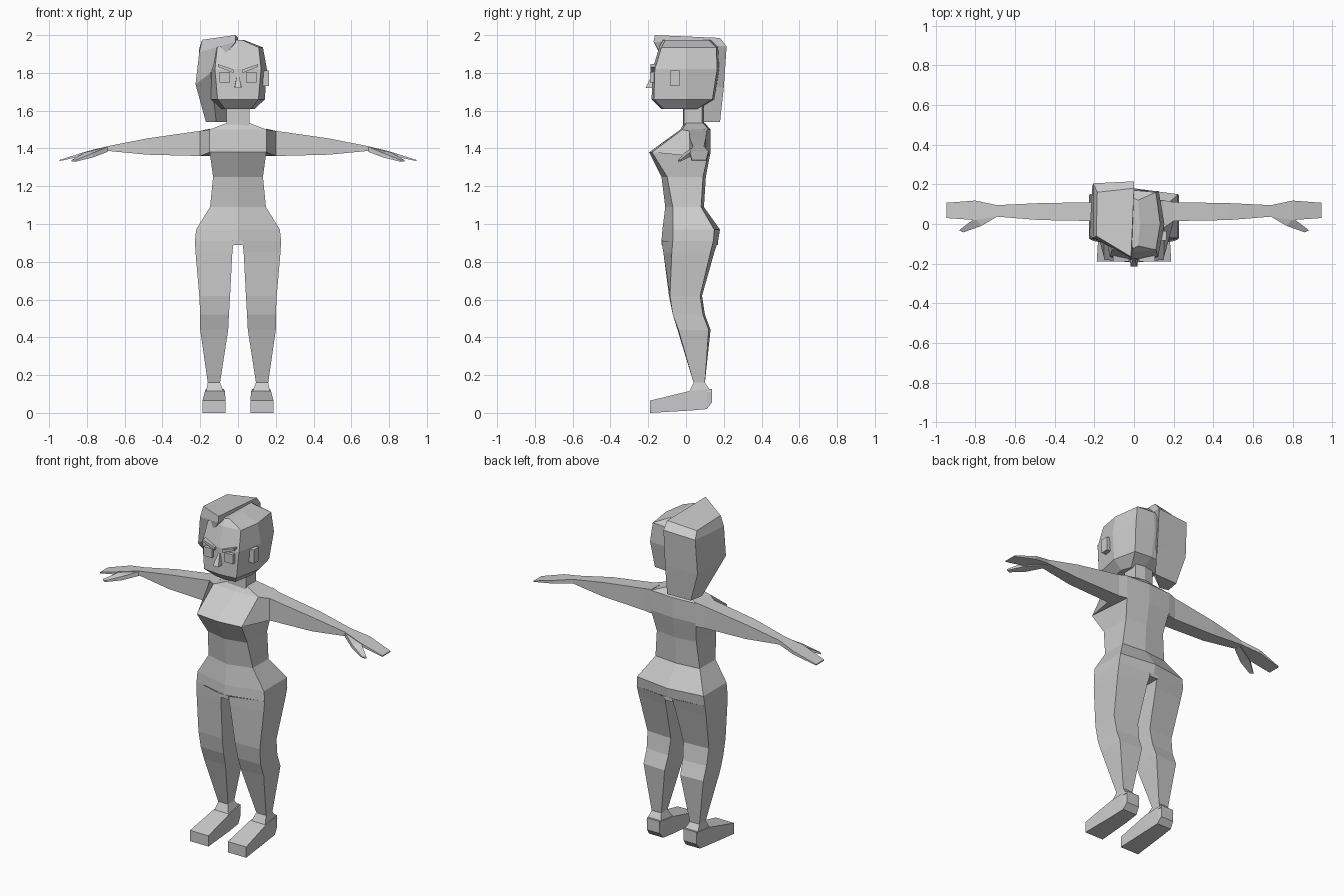
import bpy, bmesh
from mathutils import Vector

grey = bpy.data.materials.new("plain grey")
grey.diffuse_color = (0.6, 0.6, 0.6, 1)


def loft(name, rings, cap_start=True, cap_end=True, mirror=False):
    """Skin a list of equal-length closed rings of 3D points."""
    bm = bmesh.new()
    sides = (1, -1) if mirror else (1,)
    for s in sides:
        vs = [[bm.verts.new((s * x, y, z)) for x, y, z in r] for r in rings]
        n = len(vs[0])
        for a, b in zip(vs, vs[1:]):
            for i in range(n):
                j = (i + 1) % n
                bm.faces.new((a[i], a[j], b[j], b[i]))
        if cap_start:
            bm.faces.new(vs[0])
        if cap_end:
            bm.faces.new(vs[-1])
    bmesh.ops.recalc_face_normals(bm, faces=bm.faces)
    me = bpy.data.meshes.new(name)
    bm.to_mesh(me)
    bm.free()
    me.materials.append(grey)
    ob = bpy.data.objects.new(name, me)
    bpy.context.collection.objects.link(ob)
    return ob


def sym(half, z):
    """Complete a half outline whose first and last points lie on x = 0."""
    pts = half + [(-x, y) for x, y in reversed(half[1:-1])]
    return [(x, y, z) for x, y in pts]


def rect_x(x, y0, y1, z0, z1):
    return [(x, y0, z0), (x, y0, z1), (x, y1, z1), (x, y1, z0)]


def rect_y(y, x0, x1, z0, z1):
    return [(x0, y, z0), (x1, y, z0), (x1, y, z1), (x0, y, z1)]


# Torso: z, half width, front centre, front corner, back corner, back centre
torso = [
    (0.91, 0.228, -0.13, -0.07, 0.145, 0.17),
    (0.97, 0.222, -0.125, -0.07, 0.15, 0.18),
    (1.09, 0.148, -0.11, -0.07, 0.08, 0.095),
    (1.25, 0.132, -0.13, -0.10, 0.09, 0.105),
    (1.38, 0.15, -0.195, -0.18, 0.12, 0.13),
    (1.50, 0.15, -0.03, -0.02, 0.12, 0.13),
    (1.535, 0.06, -0.01, 0.0, 0.09, 0.10),
]
loft("torso", [sym([(0, f), (w, fo), (w, bo), (0, b)], z)
               for z, w, f, fo, bo, b in torso], cap_start=False)

# Crotch strip between the legs
loft("crotch", [rect_y(-0.13, -0.028, 0.028, 0.89, 0.912),
                rect_y(0.17, -0.028, 0.028, 0.89, 0.912)])

# Legs: z, inner x, outer x, front inner, front outer, back outer, back inner
legs = [
    (0.91, 0.022, 0.228, -0.13, -0.07, 0.145, 0.17),
    (0.85, 0.03, 0.225, -0.12, -0.075, 0.13, 0.15),
    (0.62, 0.042, 0.205, -0.09, -0.085, 0.075, 0.085),
    (0.52, 0.048, 0.20, -0.07, -0.07, 0.09, 0.10),
    (0.44, 0.052, 0.20, -0.045, -0.04, 0.12, 0.13),
    (0.16, 0.095, 0.16, 0.04, 0.04, 0.10, 0.10),
    (0.11, 0.075, 0.17, 0.015, 0.015, 0.135, 0.135),
]
loft("legs", [[(i, fi, z), (o, fo, z), (o, bo, z), (i, bi, z)]
              for z, i, o, fi, fo, bo, bi in legs], cap_start=False, mirror=True)

# Feet, from toe to heel
loft("feet", [rect_y(-0.19, 0.065, 0.188, 0.0, 0.065),
              rect_y(0.015, 0.07, 0.175, 0.012, 0.115),
              rect_y(0.11, 0.075, 0.17, 0.02, 0.125),
              rect_y(0.137, 0.08, 0.165, 0.055, 0.127)], mirror=True)

# Arms, from chest to fingertips
loft("arms", [
    [(0.148, -0.18, 1.38), (0.148, -0.02, 1.50), (0.148, 0.12, 1.505), (0.148, 0.12, 1.36)],
    rect_x(0.20, 0.015, 0.11, 1.36, 1.493),
    rect_x(0.48, 0.02, 0.105, 1.367, 1.453),
    rect_x(0.69, 0.037, 0.095, 1.387, 1.412),
    rect_x(0.80, 0.02, 0.118, 1.365, 1.385),
    rect_x(0.945, 0.03, 0.107, 1.333, 1.339),
], cap_start=False, mirror=True)

# Thumbs
loft("thumbs", [
    rect_x(0.69, 0.037, 0.08, 1.382, 1.408),
    [(0.77, -0.01, 1.352), (0.77, -0.01, 1.375), (0.80, 0.03, 1.385), (0.80, 0.03, 1.36)],
    [(0.86, -0.042, 1.33), (0.86, -0.042, 1.338), (0.882, -0.032, 1.338), (0.882, -0.032, 1.33)],
], mirror=True)

# Neck
loft("neck", [sym([(0, -0.015), (0.06, -0.01), (0.06, 0.085), (0, 0.095)], z)
              for z in (1.52, 1.64)])

# Head: z, front x, front y, side x, side y, back x, back y
head = [
    (1.61, 0.07, -0.12, 0.09, 0.0, 0.07, 0.06),
    (1.66, 0.108, -0.17, 0.142, 0.0, 0.11, 0.14),
    (1.82, 0.122, -0.165, 0.153, 0.0, 0.125, 0.165),
    (1.935, 0.11, -0.13, 0.132, 0.0, 0.11, 0.16),
    (1.975, 0.02, -0.11, 0.03, 0.0, 0.02, 0.12),
]
loft("head", [sym([(0, fy - 0.012), (fx, fy), (sx, sy), (bx, by), (0, by + 0.01)], z)
              for z, fx, fy, sx, sy, bx, by in head])

# Hair swept over one side
loft("hair", [
    [(-0.015, -0.165, 2.0), (-0.19, -0.06, 1.975), (-0.185, 0.16, 1.965), (0, 0.18, 1.985)],
    [(-0.012, -0.172, 1.965), (-0.205, -0.07, 1.91), (-0.205, 0.205, 1.93), (0, 0.215, 1.94)],
    [(-0.145, -0.07, 1.80), (-0.225, -0.06, 1.74), (-0.21, 0.19, 1.72), (0, 0.20, 1.72)],
    [(-0.115, 0.08, 1.54), (-0.17, 0.09, 1.54), (-0.155, 0.175, 1.54), (0, 0.18, 1.54)],
])

# Eyes
loft("eyes", [rect_y(-0.19, 0.042, 0.098, 1.75, 1.806),
              rect_y(-0.16, 0.042, 0.098, 1.75, 1.806)], mirror=True)

# Slanted eyebrows
loft("eyebrows", [[(0.025, y, 1.80), (0.105, y, 1.832), (0.105, y, 1.846), (0.025, y, 1.818)]
                  for y in (-0.188, -0.14)], mirror=True)

# Wedge nose
loft("nose", [[(-0.018, -0.215, 1.72), (0.018, -0.215, 1.72), (0.02, -0.16, 1.72), (-0.02, -0.16, 1.72)],
              [(-0.006, -0.182, 1.785), (0.006, -0.182, 1.785), (0.006, -0.16, 1.785), (-0.006, -0.16, 1.785)]])

# Uncovered ear
loft("ear", [rect_x(0.12, -0.082, -0.035, 1.73, 1.812),
             rect_x(0.163, -0.082, -0.035, 1.73, 1.812)])
